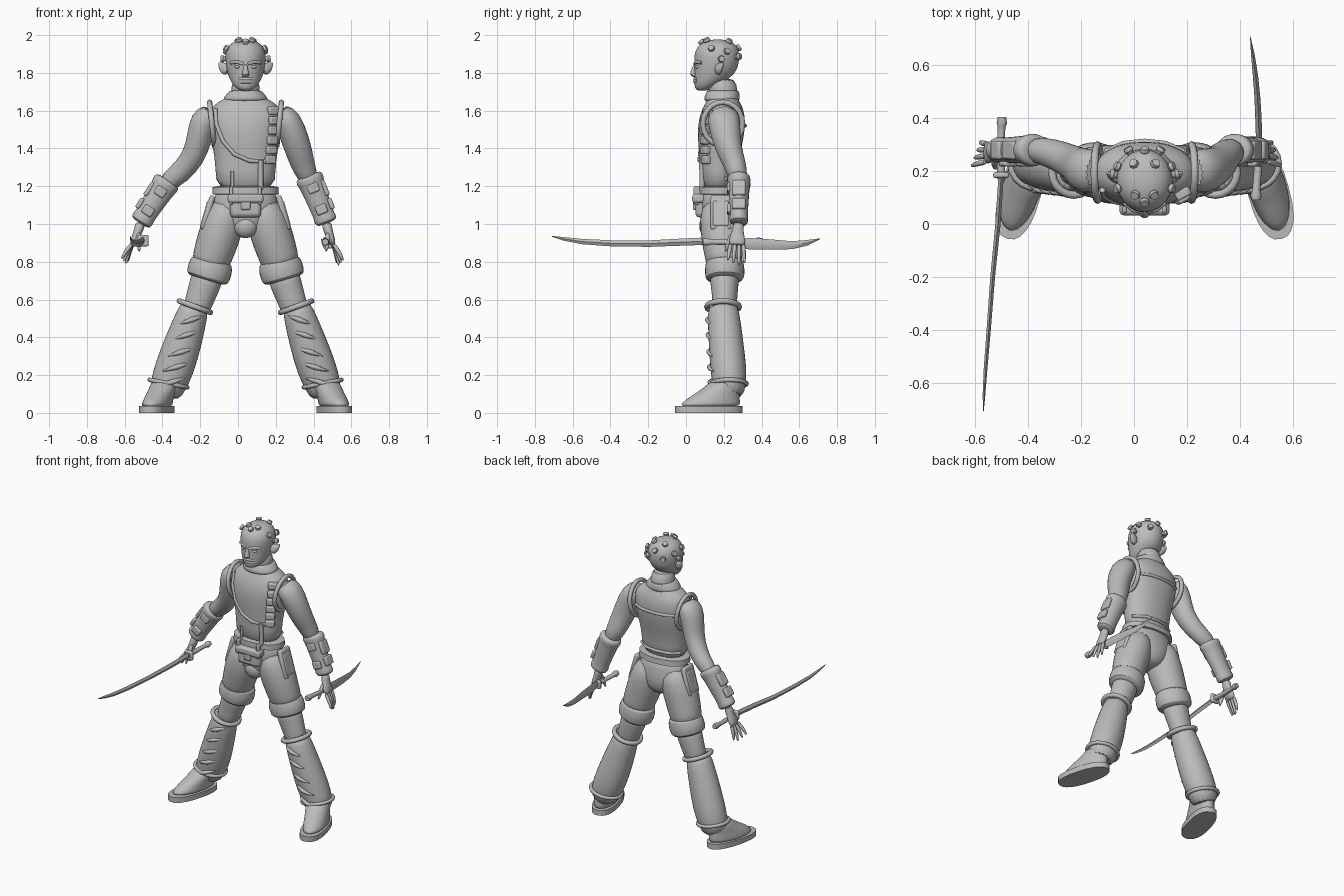
import bpy, bmesh, math
from mathutils import Vector, Euler

if "Cube" in bpy.data.objects:
    bpy.data.objects.remove(bpy.data.objects["Cube"])

CENTRE = 0.04  # x of the body's plane of symmetry
X, Y, Z = Vector((1, 0, 0)), Vector((0, 1, 0)), Vector((0, 0, 1))

grey = bpy.data.materials.new("plain grey")
grey.use_nodes = True
grey.diffuse_color = (0.5, 0.5, 0.5, 1)
grey.node_tree.nodes["Principled BSDF"].inputs["Base Color"].default_value = grey.diffuse_color


def finish(name, bm, sub=0, bevel=0):
    bmesh.ops.recalc_face_normals(bm, faces=bm.faces)
    mesh = bpy.data.meshes.new(name)
    bm.to_mesh(mesh)
    bm.free()
    mesh.materials.append(grey)
    obj = bpy.data.objects.new(name, mesh)
    bpy.context.collection.objects.link(obj)
    bpy.ops.object.select_all(action="DESELECT")
    obj.select_set(True)
    bpy.context.view_layer.objects.active = obj
    bpy.ops.object.shade_smooth_by_angle(angle=math.radians(50))
    if sub:
        obj.modifiers.new("smooth", "SUBSURF").levels = sub
        obj.modifiers["smooth"].render_levels = sub
    if bevel:
        mod = obj.modifiers.new("bevel", "BEVEL")
        mod.width, mod.segments = bevel, 2
    return obj


def loft(name, rings, n=16, sub=1, flat=False, turn=0, power=2, closed=False, ref=None):
    """Skin rings of (x, y, z, radius_u, radius_v) set across the path."""
    bm = bmesh.new()
    path = [Vector(r[:3]) for r in rings]
    last = len(path) - 1
    if ref is None:
        ref = Z if abs((path[-1] - path[0]).normalized().y) > 0.8 else Y
    loops = []
    for i, ring in enumerate(rings):
        if closed:
            t = path[(i + 1) % (last + 1)] - path[i - 1]
        else:
            t = path[min(i + 1, last)] - path[max(i - 1, 0)]
        t = Z if flat else t.normalized()
        u = t.cross(ref).normalized()
        v = u.cross(t)
        loop = []
        for k in range(n):
            c, s = math.cos(math.tau * k / n), math.sin(math.tau * k / n)
            a = ring[3] * math.copysign(abs(c) ** (2 / power), c)
            b = ring[-1] * math.copysign(abs(s) ** (2 / power), s)
            across = a * math.cos(turn) - b * math.sin(turn)
            along = a * math.sin(turn) + b * math.cos(turn)
            loop.append(bm.verts.new(path[i] + u * across + v * along))
        loops.append(loop)
    pairs = list(zip(loops, loops[1:])) + ([(loops[-1], loops[0])] if closed else [])
    for low, high in pairs:
        for k in range(n):
            j = (k + 1) % n
            bm.faces.new((low[k], low[j], high[j], high[k]))
    if not closed:
        bm.faces.new(loops[0])
        bm.faces.new(loops[-1])
    return finish(name, bm, sub)


def tube(name, points, radius, ref=None, closed=False):
    return loft(name, [(*p, radius) for p in points], n=8, sub=0, ref=ref, closed=closed)


def box(name, place, size, rot=(0, 0, 0), bevel=0.008):
    bm = bmesh.new()
    bmesh.ops.create_cube(bm, size=1)
    bmesh.ops.scale(bm, vec=size, verts=bm.verts)
    bmesh.ops.rotate(bm, matrix=Euler(rot).to_matrix(), verts=bm.verts)
    bmesh.ops.translate(bm, vec=place, verts=bm.verts)
    return finish(name, bm, bevel=bevel)


def ball(name, place, size):
    bm = bmesh.new()
    bmesh.ops.create_uvsphere(bm, u_segments=16, v_segments=10, radius=1)
    bmesh.ops.scale(bm, vec=size, verts=bm.verts)
    bmesh.ops.translate(bm, vec=place, verts=bm.verts)
    return finish(name, bm)


def side(s, rows):
    return [(CENTRE + s * r[0], *r[1:]) for r in rows]


def column(rows):
    """Rows of (z, y, radius_x, radius_y) about the plane of symmetry."""
    return [(CENTRE, y, z, rx, ry) for z, y, rx, ry in rows]


# Torso, with a helper that finds points on its surface
TORSO = [(1.17, .172, .16, .098), (1.29, .172, .158, .097), (1.38, .178, .17, .11),
         (1.47, .185, .187, .125), (1.55, .19, .198, .125), (1.61, .195, .19, .11),
         (1.645, .195, .15, .09), (1.675, .195, .09, .078), (1.69, .195, .07, .07)]
loft("torso", column(TORSO), n=24, flat=True, power=2.2)


def on_torso(x, z, facing=-1):
    for a, b in zip(TORSO, TORSO[1:]):
        if a[0] <= z <= b[0]:
            f = (z - a[0]) / (b[0] - a[0])
            y, rx, ry = (p + (q - p) * f for p, q in zip(a[1:], b[1:]))
            return (CENTRE + x, y + facing * ry * max(0, 1 - abs(x / rx) ** 2.2) ** .45, z)


loft("neck", column([(1.63, .2, .08, .08), (1.7, .197, .077, .078), (1.78, .185, .075, .08)]), flat=True)
loft("collar", column([(1.645, .19, .12, .095), (1.665, .19, .122, .097), (1.69, .193, .1, .092),
                       (1.705, .195, .088, .086), (1.708, .195, .07, .07)]), flat=True)
loft("pelvis", column([(1.2, .172, .16, .1), (1.12, .178, .17, .108), (1.04, .185, .175, .115),
                       (.97, .187, .12, .1), (.93, .187, .05, .06)]), n=20, flat=True)
loft("belt", column([(1.155, .175, .16, .09), (1.158, .175, .176, .111), (1.195, .174, .174, .109),
                     (1.2, .174, .15, .09)]), n=24, sub=0, flat=True, power=2.2)

# Vest seams, straps and chest pads
tube("diagonal_seam", [on_torso(x, z) for x, z in
     [(-.16, 1.61), (-.155, 1.53), (-.12, 1.44), (-.06, 1.37), (.02, 1.335), (.12, 1.33)]], .011, ref=Y)
tube("chest_strap", [on_torso(.08, z) for z in (1.34, 1.27, 1.18)], .014)
tube("waist_strap", [on_torso(-.07, z) for z in (1.28, 1.23, 1.18)], .009)
for z, name in ((1.52, "upper_back_seam"), (1.24, "lower_back_seam")):
    tube(name, [on_torso(x, z, 1) for x in (-.15, -.08, 0, .08, .15)], .01, ref=Z)
for i in range(6):
    x, y, z = on_torso(.15 - .005 * abs(i - 1), 1.6 - i * .052)
    box("chest_pad", (x, y, z), (.06, .035, .044), (0, 0, .5))
for s in (-1, 1):
    ring = [(.178 + .012 * math.sin(a), .195 + .105 * math.cos(a), 1.53 + .115 * math.sin(a))
            for a in (math.tau * k / 20 for k in range(20))]
    tube("armhole_rim", side(s, ring), .014, ref=X, closed=True)

# Waist pouch and front flap
box("pouch", (CENTRE, .085, 1.085), (.165, .07, .1), bevel=.02)
box("pouch_flap", (CENTRE, .068, 1.135), (.19, .07, .05), bevel=.015)
box("pouch_buckle", (CENTRE, .046, 1.1), (.05, .02, .05))
ball("front_flap", (CENTRE, .12, .99), (.065, .05, .065))
for s in (-1, 1):
    box("pouch_strap", (CENTRE + s * .075, .06, 1.15), (.018, .04, .1))

# Head and face
loft("head", column([(1.705, .088, .03, .03), (1.72, .098, .052, .052), (1.75, .122, .077, .078),
                     (1.79, .15, .094, .105), (1.83, .16, .103, .117), (1.88, .163, .109, .121),
                     (1.92, .165, .105, .117), (1.955, .167, .082, .093), (1.972, .168, .048, .055),
                     (1.977, .168, .015, .015)]), n=24, flat=True)
loft("nose", column([(1.85, .05, .009, .01), (1.815, .041, .013, .015), (1.79, .035, .023, .018),
                     (1.777, .047, .015, .012)]), n=10, flat=True)
for z, r, name in ((1.768, .009, "upper_lip"), (1.754, .01, "lower_lip")):
    tube(name, side(1, [(-.034, .06, z), (-.015, .047, z), (.015, .047, z), (.034, .06, z)]), r, ref=Z)
for s in (-1, 1):
    ball("eye", (CENTRE + s * .042, .06, 1.832), (.017, .012, .009))
    tube("brow", side(s, [(.012, .047, 1.848), (.045, .054, 1.858), (.078, .082, 1.854)]), .009, ref=Z)
    loft("ear", side(s, [(.085, .165, 1.815, .04, .026), (.115, .178, 1.826, .034, .02),
                         (.13, .188, 1.84, .02, .013), (.142, .195, 1.855, .004, .004)]), n=10)

# Scalp studs as (bearing from the front, elevation)
for bearing, up in [(0, 52), (35, 60), (-35, 60), (145, 55), (-145, 55), (75, 30), (-75, 30),
                    (115, 22), (-115, 22), (180, 32), (150, 8), (-150, 8), (100, 2), (-100, 2)]:
    b, e = math.radians(bearing), math.radians(up)
    out = Vector((math.sin(b) * math.cos(e), -math.cos(b) * math.cos(e), math.sin(e)))
    base = Vector((CENTRE, .165, 1.87)) + Vector((out.x * .103, out.y * .115, out.z * .1))
    loft("scalp_stud", [(*(base + out * d), r) for d, r in
                        ((-.01, .012), (.01, .013), (.016, .019), (.03, .016))], n=8, sub=0)

# Legs: shorts, cuffs, knees, boots and feet
for s in (-1, 1):
    loft("shorts_leg", side(s, [(.08, .185, 1.13, .08, .095), (.11, .187, 1.03, .112, .118),
                                (.145, .19, .92, .115, .112), (.178, .2, .82, .105, .1),
                                (.195, .205, .76, .1, .095)]))
    loft("shorts_cuff", side(s, [(.176, .205, .815, .09, .085), (.178, .205, .805, .113, .102),
                                 (.188, .205, .76, .122, .108), (.202, .205, .71, .118, .106),
                                 (.205, .205, .7, .09, .085)]))
    loft("knee", side(s, [(.19, .2, .76, .09, .085), (.215, .205, .68, .085, .075),
                          (.25, .205, .58, .075, .065), (.27, .2, .52, .07, .065)]))
    loft("boot_shaft", side(s, [(.27, .197, .57, .07, .07), (.275, .197, .545, .082, .086),
                                (.325, .21, .39, .1, .093), (.378, .225, .23, .108, .099),
                                (.41, .23, .15, .097, .09), (.43, .225, .08, .082, .08)]))
    tube("boot_rim", side(s, [(.268 + .082 * math.cos(a), .196 + .086 * math.sin(a),
                               .562 + .03 * math.cos(a)) for a in
                              (math.tau * k / 20 for k in range(20))]), .015, ref=Z, closed=True)
    for z in (.49, .41, .32, .24, .16):
        f = (.545 - z) / .315
        cx, cy, r = .275 + .103 * f, .197 + .028 * f, .085 + .016 * f
        fold = [(cx + r * math.sin(a), cy - r * math.cos(a), z - .03 * math.sin(a))
                for a in (-.9, -.5, -.1, .3, .7)]
        loft("boot_fold", [(*p, w) for p, w in zip(side(s, fold), (.003, .01, .014, .01, .003))],
             n=8, sub=0, ref=Z)
    tube("ankle_strap", side(s, [(.408 + .1 * math.cos(a), .228 + .093 * math.sin(a),
                                  .155 + .02 * math.cos(a)) for a in
                                 (math.tau * k / 20 for k in range(20))]), .012, ref=Z, closed=True)
    loft("foot", side(s, [(.47, .125, .03, .075, .17), (.468, .13, .05, .074, .165),
                          (.455, .155, .09, .072, .135), (.435, .19, .13, .075, .1),
                          (.42, .215, .18, .075, .08)]), flat=True, turn=-s * .27)
    loft("sole", side(s, [(.47, .12, 0, .078, .183), (.47, .12, .036, .078, .183)]),
         n=24, sub=0, flat=True, turn=-s * .27, power=2.4)
    # Hip pockets
    box("hip_pocket", (CENTRE + s * .2, .185, 1.06), (.03, .11, .19), (0, -s * .28, 0), .012)
    box("hip_pocket_panel", (CENTRE + s * .212, .185, 1.055), (.02, .085, .14), (0, -s * .28, 0), .008)


# Arms: sleeve, forearm guard, hand
def arm(upper, guard_top, guard_end, wrist, palm, tip, s):
    loft("arm", upper)
    top, end = Vector(guard_top), Vector(guard_end)
    rows = [(-.04, .8), (0, 1), (.1, 1.03), (.16, .92), (.5, .85), (.84, .76), (.9, .83), (1, .82), (1.03, .5)]
    loft("forearm_guard", [(*top.lerp(end, f), .074 * k, .062 * k) for f, k in rows])
    d = (end - top).normalized()
    tilt = math.atan2(d.x, d.z) + math.pi
    normal = Vector((-d.z * s, 0, d.x * s))
    for f, length in ((.33, .085), (.68, .06)):
        box("guard_plate", top.lerp(end, f) + normal * .058, (.025, .07, length), (0, tilt, 0))
    for f in (.25, .72):
        mid = top.lerp(end, f)
        box("guard_clasp", mid + Vector((0, -.052, 0)), (.06, .02, .05), (0, tilt, 0))
    # Palm, fingers and thumb
    wrist, palm, tip = Vector(wrist), Vector(palm), Vector(tip)
    loft("palm", [(*end, .03, .032), (*wrist, .025, .028), (*wrist.lerp(palm, .6), .022, .042),
                  (*palm, .018, .045), (*palm.lerp(tip, .1), .01, .035)], n=12)
    for i in range(4):
        spread = (i - 1.5)
        root = palm + Vector((0, spread * .022, 0))
        reach = tip + Vector((-s * .012 * i, spread * .03, abs(spread - .5) * .014))
        bend = root.lerp(reach, .5) + Vector((s * .008, 0, 0))
        loft("finger", [(*root, .013), (*bend, .012), (*reach, .007)], n=8)
    thumb = [wrist + Vector((0, -.02, -.01)), palm + Vector((-s * .025, -.05, .005)),
             palm + Vector((-s * .035, -.06, -.05))]
    loft("thumb", [(*p, r) for p, r in zip(thumb, (.014, .014, .008))], n=8)


arm([(-.13, .195, 1.6, .06, .075), (-.185, .2, 1.55, .077, .09), (-.205, .215, 1.45, .068, .076),
     (-.235, .235, 1.35, .064, .066), (-.31, .27, 1.265, .06, .056), (-.4, .285, 1.2, .05, .05)],
    (-.375, .28, 1.225), (-.515, .28, 1.01), (-.525, .275, .97), (-.555, .27, .9), (-.618, .265, .785), -1)
arm([(.21, .195, 1.6, .06, .075), (.265, .2, 1.55, .077, .09), (.305, .215, 1.44, .075, .076),
     (.33, .24, 1.36, .07, .066), (.348, .265, 1.3, .063, .058), (.385, .28, 1.22, .05, .05)],
    (.375, .28, 1.25), (.468, .28, 1.01), (.475, .275, .97), (.5, .27, .9), (.558, .265, .775), 1)

# Long curved sword in the right hand
loft("long_blade", [(-.503, .18, .912, .01, .02), (-.515, 0, .905, .01, .019), (-.535, -.2, .896, .009, .017),
                    (-.55, -.4, .898, .008, .016), (-.562, -.55, .907, .007, .014),
                    (-.568, -.65, .922, .005, .009), (-.57, -.71, .935, .001, .002)], n=4, sub=0)
loft("long_handle", [(-.503, .17, .912, .016), (-.503, .34, .91, .014), (-.501, .37, .91, .015),
                     (-.5, .38, .91, .02), (-.5, .405, .91, .016)], n=10, sub=0)
box("long_guard", (-.503, .185, .912), (.06, .022, .06))

# Short broad sword in the left hand, pointing backward
loft("short_blade", [(.475, .28, .9, .01, .022), (.473, .34, .895, .012, .031), (.471, .4, .893, .012, .029),
                     (.467, .48, .89, .011, .026), (.46, .56, .888, .01, .021),
                     (.45, .64, .9, .007, .015), (.44, .71, .922, .001, .002)], n=4, sub=0)
loft("short_handle", [(.462, .09, .905, .017), (.462, .11, .905, .021), (.463, .13, .905, .015),
                      (.475, .29, .902, .015)], n=10, sub=0)
box("short_guard", (.475, .285, .9), (.05, .022, .06))
